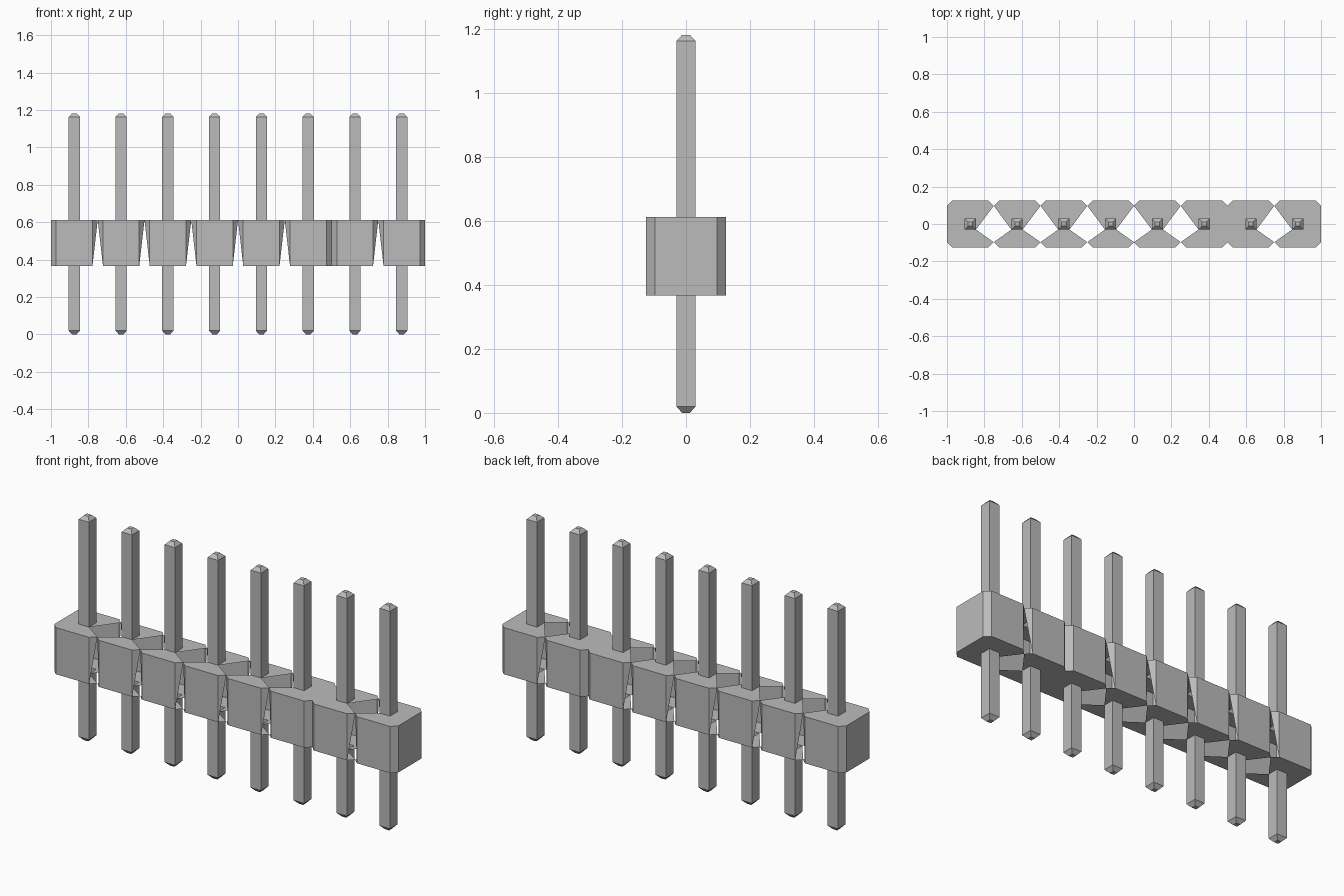
import bpy, bmesh

old = bpy.data.objects.get("Cube")
if old:
    bpy.data.objects.remove(old)

COUNT, PITCH = 8, 0.25
Z0, Z1 = 0.367, 0.612        # housing bottom and top
HALF, TIP = 0.125, 0.097     # housing half depth, chamfer corner depth
CUT = 0.028                  # chamfer width
PIN, POINT = 0.03, 0.012     # pin half width, half width at its tip
CLOSED_JOINT = 5             # unit whose joint on its left is solid

grey = bpy.data.materials.new("Grey")
grey.use_nodes = True
grey.diffuse_color = (0.5, 0.5, 0.5, 1)
grey.node_tree.nodes["Principled BSDF"].inputs["Base Color"].default_value = (0.5, 0.5, 0.5, 1)


def finish(name, bm):
    bmesh.ops.remove_doubles(bm, verts=bm.verts, dist=0.0005)
    mesh = bpy.data.meshes.new(name)
    bm.to_mesh(mesh)
    bm.free()
    mesh.materials.append(grey)
    obj = bpy.data.objects.new(name, mesh)
    bpy.context.collection.objects.link(obj)
    return obj


def face(bm, points):
    return bm.faces.new([bm.verts.new(p) for p in points])


def caps(bm, outline):
    """The same outline on the top and, reversed, on the bottom."""
    face(bm, [(x, y, Z1) for x, y in outline])
    face(bm, [(x, y, Z0) for x, y in reversed(outline)])


def wall(bm, a, b):
    face(bm, [(*a, Z0), (*b, Z0), (*b, Z1), (*a, Z1)])


# Housing: one chamfered unit per pin, most joints left partly open
bm = bmesh.new()
for i in range(COUNT):
    c = (i - (COUNT - 1) / 2) * PITCH
    l, r = c - PITCH / 2, c + PITCH / 2
    pin_fl, pin_fr = (c - PIN, -PIN), (c + PIN, -PIN)
    pin_bl, pin_br = (c - PIN, PIN), (c + PIN, PIN)
    caps(bm, [pin_fl, (l, -TIP), (l + CUT, -HALF),
              (r - CUT, -HALF), (r, -TIP), pin_fr])
    caps(bm, [pin_fl, pin_bl, pin_br, pin_fr, (r, TIP),
              (r - CUT, HALF), (l + CUT, HALF), (l, TIP)])
    wall(bm, (l + CUT, -HALF), (r - CUT, -HALF))
    wall(bm, (r - CUT, HALF), (l + CUT, HALF))

    for side, x, pin in ((-1, l, pin_fl), (1, r, pin_fr)):
        joint = i if side > 0 else i - 1
        closed = joint in (-1, CLOSED_JOINT, COUNT - 1)
        if closed:
            caps(bm, [pin, (x, -side * TIP), (x, side * TIP)] if side > 0
                 else [pin, (x, TIP), (x, -TIP)])
        if joint in (-1, COUNT - 1):
            wall(bm, (x, -side * TIP), (x, side * TIP))
        for depth in (-1, 1):
            inner = (x, depth * TIP)
            outer = (x - side * CUT, depth * HALF)
            a, b = (inner, outer) if side == depth else (outer, inner)
            if closed:
                wall(bm, a, b)
            else:
                points = [(*outer, Z0), (*inner, Z1), (*outer, Z1)]
                face(bm, points if side != depth else points[::-1])
finish("housing", bm)


def square(x, half, z):
    return [(x - half, -half, z), (x + half, -half, z),
            (x + half, half, z), (x - half, half, z)]


def pin_half(name, x, start, shoulder, end):
    """Square prong with a tapered tip, open where it meets the housing."""
    bm = bmesh.new()
    rings = [square(x, PIN, start), square(x, PIN, shoulder), square(x, POINT, end)]
    for low, high in zip(rings, rings[1:]):
        for k in range(4):
            n = (k + 1) % 4
            face(bm, [low[k], low[n], high[n], high[k]])
    face(bm, rings[-1])
    if end < start:
        bmesh.ops.reverse_faces(bm, faces=bm.faces)
    finish(name, bm)


# Pins above and below the housing
for i in range(COUNT):
    x = (i - (COUNT - 1) / 2) * PITCH
    pin_half(f"upper_pin_{i + 1}", x, Z1, 1.163, 1.182)
    pin_half(f"lower_pin_{i + 1}", x, Z0, 0.02, 0)
